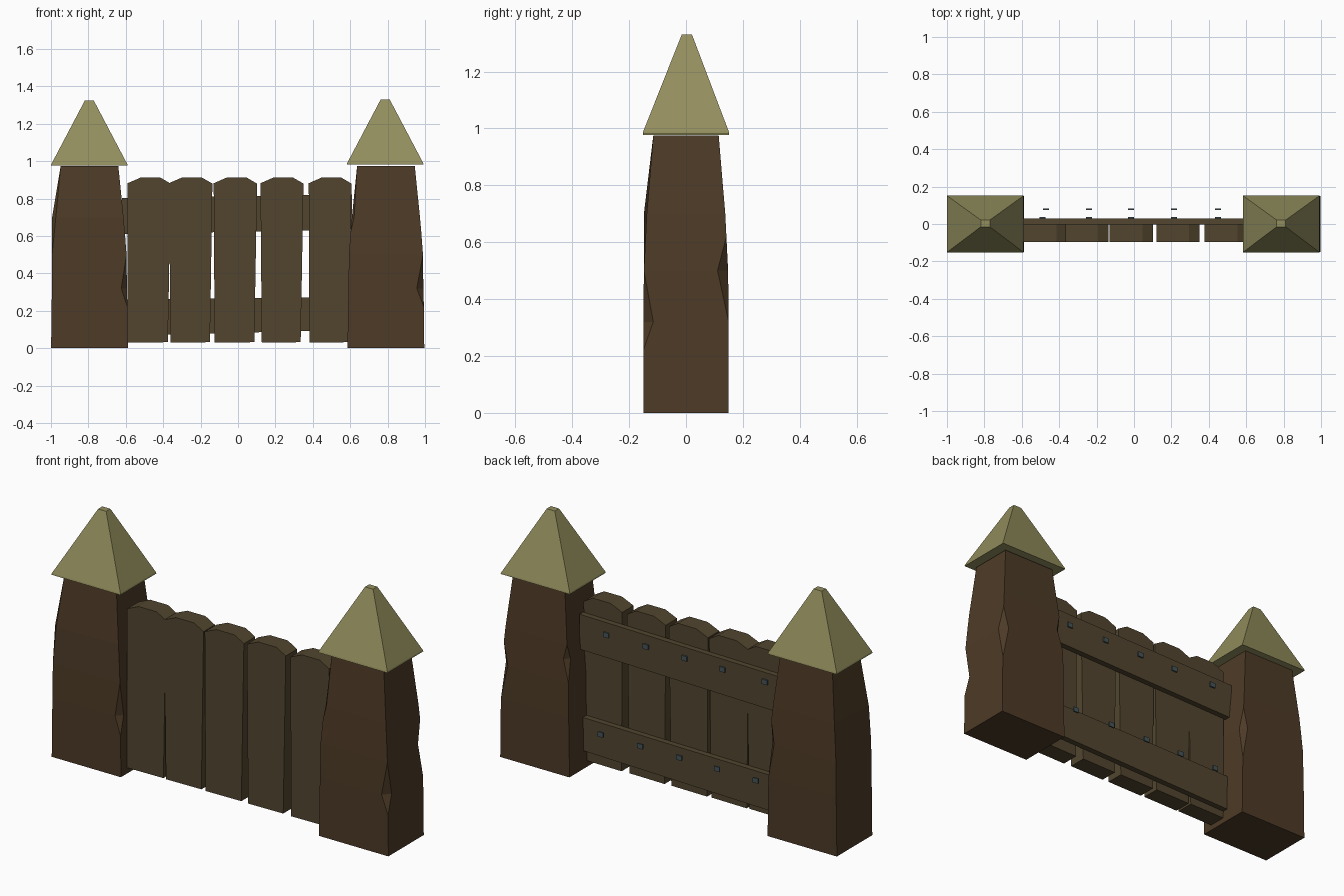
import bpy, bmesh

if "Cube" in bpy.data.objects:
    bpy.data.objects.remove(bpy.data.objects["Cube"])


def material(name, rgb):
    m = bpy.data.materials.new(name)
    m.diffuse_color = (*rgb, 1)
    m.use_nodes = True
    m.node_tree.nodes["Principled BSDF"].inputs["Base Color"].default_value = m.diffuse_color
    return m


POST = material("post_wood", (0.075, 0.043, 0.02))
PLANK = material("plank_wood", (0.085, 0.06, 0.028))
CAP = material("cap_straw", (0.29, 0.27, 0.11))
IRON = material("iron", (0.06, 0.09, 0.1))


def finish(bm, name, mat):
    bmesh.ops.remove_doubles(bm, verts=bm.verts, dist=1e-5)
    bmesh.ops.recalc_face_normals(bm, faces=bm.faces)
    me = bpy.data.meshes.new(name)
    bm.to_mesh(me)
    bm.free()
    me.materials.append(mat)
    ob = bpy.data.objects.new(name, me)
    bpy.context.collection.objects.link(ob)
    return ob


def loft(name, rings, mat):
    """Skin a stack of closed rings and cap both ends."""
    bm = bmesh.new()
    rows = [[bm.verts.new(p) for p in r] for r in rings]
    n = len(rows[0])
    for a, b in zip(rows, rows[1:]):
        for i in range(n):
            j = (i + 1) % n
            bm.faces.new((a[i], a[j], b[j], b[i]))
    bm.faces.new(rows[0][::-1])
    bm.faces.new(rows[-1])
    return finish(bm, name, mat)


def rect(cx, cy, hx, hy, z):
    return [(cx + sx * hx, cy + sy * hy, z)
            for sx, sy in ((-1, -1), (1, -1), (1, 1), (-1, 1))]


def extruded(name, profile, y0, y1, mat):
    return loft(name, [[(x, y, z) for x, z in profile] for y in (y0, y1)], mat)


# Posts: tapered stacks with chipped corners, keyed by (corner, level)
LEVELS = [(0, .205, .15), (.22, .203, .15), (.32, .2, .15), (.5, .198, .148),
          (.62, .189, .142), (.70, .182, .138), (.975, .154, .115)]
CORNERS = ((-1, -1), (1, -1), (1, 1), (-1, 1))


def post(name, cx, chips, bulge):
    rings = []
    for k, (z, hx, hy) in enumerate(LEVELS):
        ring = []
        for c, (sx, sy) in enumerate(CORNERS):
            d = chips.get((c, k), 0)
            px = hx
            py = hy
            if c in bulge and 3 <= k <= 5:
                px, py = .2, .148
            a = (cx + sx * px, sy * (py - d), z)
            b = (cx + sx * (px - d), sy * py, z)
            ring += [a, b] if sx * sy > 0 else [b, a]
        rings.append(ring)
    loft(name, rings, POST)


post("left_post", -.794, {(1, 2): .03, (0, 5): .02, (0, 4): .012, (2, 3): .03}, (0,))
post("right_post", .791, {(1, 2): .035, (2, 3): .037, (0, 5): .012, (3, 4): .025}, ())

# Pyramid caps with small flat tops
for name, cx, z in (("left_cap", -.795, .976), ("right_cap", .787, .982)):
    loft(name, [rect(cx, 0, .205, .152, z), rect(cx, 0, .203, .15, z + .008),
                rect(cx, .003, .024, .018, z + .348)], CAP)

# Planks: bottom left, bottom right, top left, top right
for i, (a, b, c, d) in enumerate([(-.592, -.375, -.59, -.36), (-.36, -.15, -.37, -.137),
                                  (-.125, .087, -.13, .102), (.127, .335, .12, .35),
                                  (.382, .587, .378, .607)]):
    w = d - c
    extruded(f"plank_{i + 1}",
             [(a, .03), (b, .032), (d, .88), (d - w * .24, .912),
              (c + w * .3, .912), (c, .882)], -.096, 0, PLANK)

# Cross rails behind the planks
extruded("upper_rail", [(-.62, .61), (.61, .635), (.61, .822), (-.62, .802)], -.002, .03, PLANK)
extruded("lower_rail", [(-.62, .068), (.61, .097), (.61, .275), (-.62, .26)], -.002, .03, PLANK)

# Nail heads
for row, y, z in (("upper", .034, .755), ("lower", .08, .24)):
    for i, x in enumerate((-.47, -.24, -.015, .215, .45)):
        if row == "upper" and i == 0:
            x = -.49
        loft(f"{row}_nail_{i + 1}", [rect(x, y, .016, .004, z - .013),
                                     rect(x, y, .016, .004, z + .013)], IRON)
